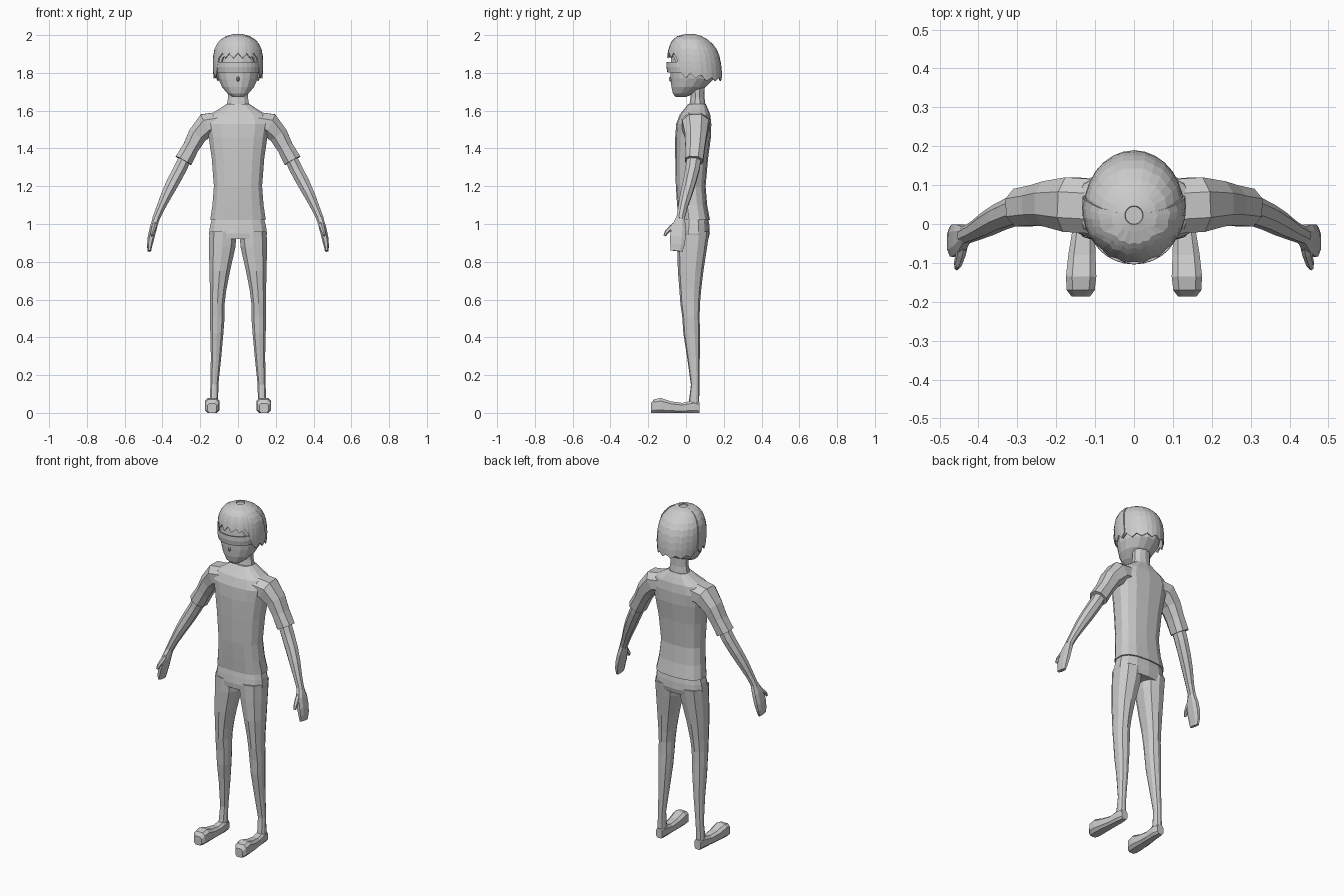
import bpy, bmesh, math
from mathutils import Vector


def finish(name, bm, mirror=False, thick=0.0):
    bmesh.ops.recalc_face_normals(bm, faces=bm.faces[:])
    me = bpy.data.meshes.new(name)
    bm.to_mesh(me)
    bm.free()
    ob = bpy.data.objects.new(name, me)
    bpy.context.collection.objects.link(ob)
    if thick:
        m = ob.modifiers.new("thickness", 'SOLIDIFY')
        m.thickness = thick
    if mirror:
        ob.modifiers.new("mirror", 'MIRROR')
    return ob


def skin(name, rings, mirror=False, closed=True, caps=True, thick=0.0):
    """Bridge a list of equally long point rings."""
    bm = bmesh.new()
    rows = [[bm.verts.new(p) for p in r] for r in rings]
    n = len(rows[0])
    for a, b in zip(rows, rows[1:]):
        for i in range(n if closed else n - 1):
            j = (i + 1) % n
            bm.faces.new((a[i], a[j], b[j], b[i]))
    if caps:
        bm.faces.new(rows[0])
        bm.faces.new(rows[-1])
    return finish(name, bm, mirror, thick)


def oval(c, u, v, ru, rv, n, e=1.0):
    """Superellipse ring around c; e below 1 makes it boxier."""
    pts = []
    for i in range(n):
        t = 2 * math.pi * (i + 0.5) / n
        x, y = math.cos(t), math.sin(t)
        x = math.copysign(abs(x) ** e, x)
        y = math.copysign(abs(y) ** e, y)
        pts.append(Vector(c) + Vector(u) * ru * x + Vector(v) * rv * y)
    return pts


X, Y, Z = (1, 0, 0), (0, 1, 0), (0, 0, 1)


def column(name, rows, n, e=1.0, mirror=False):
    """Rows: z, centre x, half width, front y, back y."""
    return skin(name, [oval((cx, (f + b) / 2, z), X, Y, rx, (b - f) / 2, n, e)
                       for z, cx, rx, f, b in rows], mirror)


def tube(name, rows, n, e=1.0):
    """Mirrored limb along a path. Rows: x, y, z, half width, half depth."""
    pts = [Vector(r[:3]) for r in rows]
    rings = []
    for i, r in enumerate(rows):
        t = (pts[min(i + 1, len(pts) - 1)] - pts[max(i - 1, 0)]).normalized()
        u = Vector(Y).cross(t).normalized()
        rings.append(oval(pts[i], u, t.cross(u), r[3], r[4], n, e))
    return skin(name, rings, True)


# Shirt body
column("shirt", [
    (1.02, 0, .150, -.040, .127), (1.10, 0, .138, -.047, .112),
    (1.20, 0, .130, -.054, .104), (1.35, 0, .142, -.057, .117),
    (1.46, 0, .158, -.057, .132), (1.53, 0, .172, -.052, .134),
    (1.58, 0, .150, -.033, .128), (1.61, 0, .100, -.008, .116),
    (1.635, 0, .062, .012, .105)], 14, .75)

# Sleeves
tube("sleeve", [
    (.10, .045, 1.535, .062, .075), (.165, .05, 1.525, .068, .075),
    (.215, .052, 1.47, .054, .062), (.25, .048, 1.405, .046, .055),
    (.289, .042, 1.335, .050, .052)], 8, .85)

# Forearms
tube("forearm", [
    (.262, .046, 1.385, .036, .042), (.305, .035, 1.295, .037, .040),
    (.345, .018, 1.22, .036, .036), (.378, 0, 1.155, .031, .033),
    (.41, -.018, 1.085, .024, .026), (.436, -.03, 1.025, .021, .023)], 8)

# Hands and thumbs
tube("hand", [
    (.432, -.028, 1.035, .019, .022), (.447, -.038, .985, .020, .040),
    (.460, -.043, .93, .019, .044), (.467, -.046, .89, .015, .040),
    (.470, -.050, .857, .010, .033)], 8, .75)
tube("thumb", [
    (.438, -.040, 1.01, .014, .016), (.445, -.076, .982, .013, .014),
    (.453, -.103, .957, .011, .011), (.456, -.113, .938, .006, .007)], 6)

# Trousers: hips and legs
column("hips", [
    (1.03, 0, .140, -.036, .118), (.99, 0, .151, -.043, .124),
    (.95, 0, .157, -.048, .126), (.92, 0, .150, -.046, .118)], 14, .8)
column("leg", [
    (.96, .080, .075, -.047, .124), (.88, .083, .073, -.047, .112),
    (.75, .097, .057, -.043, .092), (.65, .105, .045, -.035, .080),
    (.58, .109, .040, -.030, .074), (.51, .110, .041, -.020, .072),
    (.42, .112, .036, -.014, .074), (.30, .116, .029, .005, .073),
    (.15, .125, .022, .026, .071), (.08, .127, .023, .018, .070),
    (.03, .127, .024, .010, .070)], 10, .85, True)

# Feet, skinned from heel to toe. Rows: y, centre x, half width, top z
feet = [(.072, .127, .020, .055), (.04, .127, .026, .065), (-.02, .130, .029, .052),
        (-.08, .134, .035, .060), (-.135, .136, .039, .078),
        (-.17, .137, .036, .070), (-.186, .137, .024, .050)]
skin("foot", [oval((cx, y, h / 2), X, Z, rx * 1.05, h / 2 * 1.08, 8, .6)
              for y, cx, rx, h in feet], True)

# Neck
column("neck", [(1.58, 0, .075, .010, .115), (1.63, 0, .062, .018, .103),
                (1.67, 0, .055, .024, .098), (1.75, 0, .055, .020, .100)], 10)

# Head
column("head", [
    (1.672, 0, .028, -.056, .000), (1.69, 0, .056, -.070, .040),
    (1.725, 0, .086, -.079, .105), (1.77, 0, .106, -.083, .150),
    (1.83, 0, .115, -.085, .165), (1.90, 0, .112, -.078, .160),
    (1.95, 0, .090, -.055, .125), (1.975, 0, .060, -.03, .08)], 16, .93)

# Small open mouth
bm = bmesh.new()
bmesh.ops.create_cone(bm, cap_ends=True, segments=6, radius1=.009, radius2=.004, depth=.012)
for v in bm.verts:
    v.co = (v.co.x, -.084 - v.co.z, 1.768 + v.co.y * 1.9)
finish("mouth", bm)

# Hair shells. Profile rows: z, half width, front y, back y
hair_rows = [(2.0, .022, .000, .045), (1.988, .062, -.040, .085),
             (1.965, .092, -.065, .122), (1.93, .112, -.080, .155),
             (1.88, .121, -.090, .174), (1.83, .122, -.090, .183),
             (1.77, .117, -.085, .184), (1.70, .105, -.080, .176)]


def hair_point(a, z, grow):
    for p, q in zip(hair_rows, hair_rows[1:]):
        if z >= q[0]:
            break
    t = (p[0] - z) / (p[0] - q[0])
    rx, f, b = (p[k] + (q[k] - p[k]) * t for k in (1, 2, 3))
    return Vector((math.sin(a) * (rx + grow), (f + b) / 2 - math.cos(a) * ((b - f) / 2 + grow), z))


def hair(name, angles, rim, grow, closed):
    """Angle 0 is the front; rim(i, a) gives the height of the lower edge."""
    rings = []
    for k in range(9):
        s = (k / 8) ** 1.5
        rings.append([hair_point(a, 2.0 + (rim(i, a) - 2.0) * s, grow * min(1, k / 2))
                      for i, a in enumerate(angles)])
    ob = skin(name, rings, closed=closed, caps=False, thick=-.006)
    return ob


def back_rim(i, a):
    c = math.cos(a)
    base = 1.90 if c > .75 else 1.82 if c > .2 else 1.79 if c > -.4 else 1.775
    return base - .018 * (i % 2)


hair("hair", [2 * math.pi * i / 28 for i in range(28)], back_rim, 0, True)
bm = bmesh.new()
bm.faces.new([bm.verts.new(hair_point(2 * math.pi * i / 28, 2.0, 0)) for i in range(28)])
finish("hair_crown", bm)

# Fringe layer sweeping forward, with jagged edge and sideburns
fringe_angles = [math.radians(-100 + 200 * i / 20) for i in range(21)]
hair("fringe", fringe_angles,
     lambda i, a: (1.905 if abs(a) < .9 else 1.80) - .028 * (i % 2), .006, False)

# Blindfold-like visor
arc = [math.radians(-85 + 170 * i / 14) for i in range(15)]
skin("visor", [[(math.sin(a) * rx, .005 - math.cos(a) * ry, z) for a in arc]
               for z, rx, ry in ((1.803, .113, .104), (1.832, .118, .109), (1.858, .117, .108))],
     closed=False, caps=False, thick=.006)
